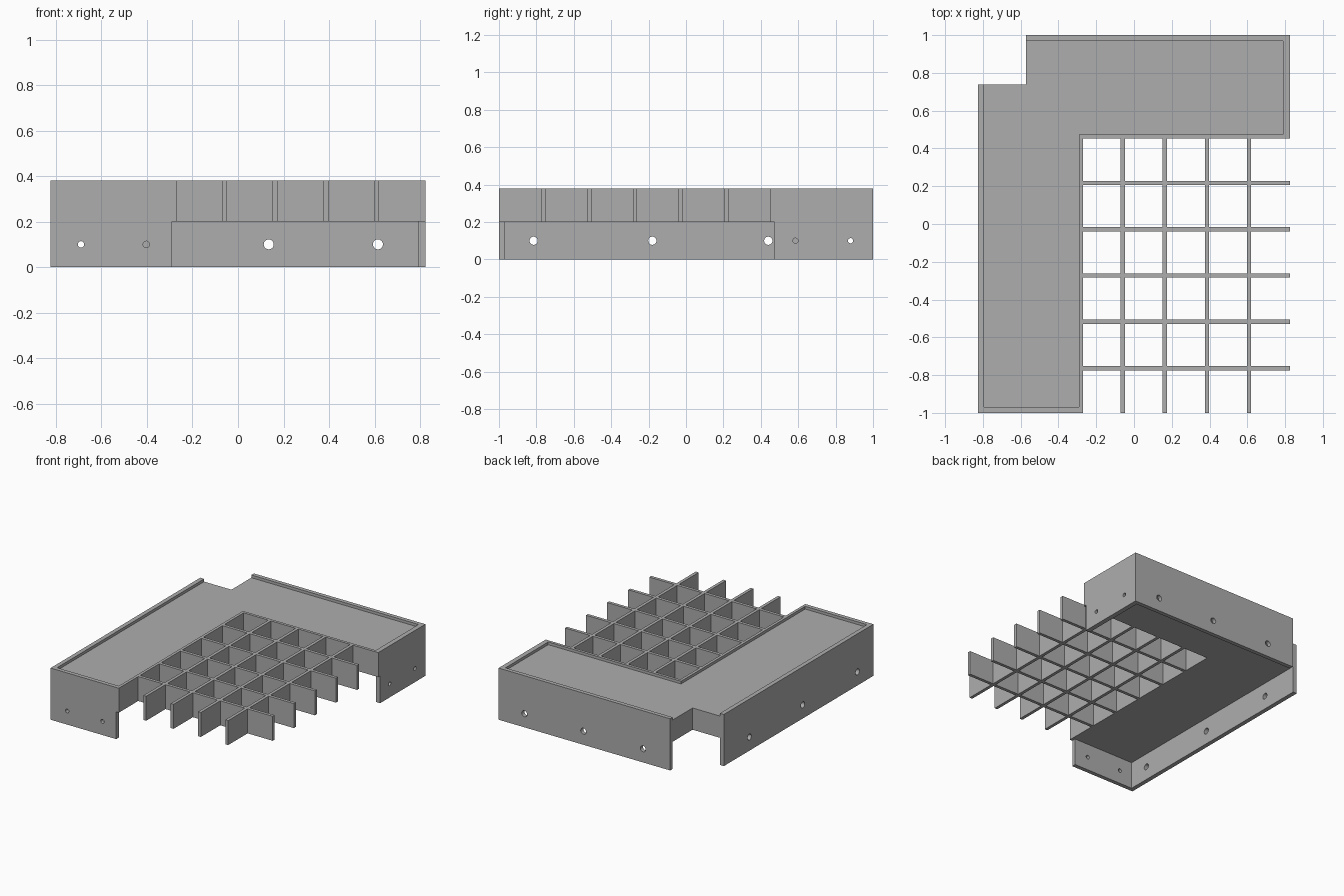
import bpy
import bmesh
from mathutils import Matrix, Vector

cube = bpy.data.objects.get("Cube")
if cube:
    bpy.data.objects.remove(cube, do_unlink=True)

TOP, SHELF, FLOOR = 0.38, 0.20, 0.36      # rim top, deck underside, deck surface
HOLE_Z = 0.10

grey = bpy.data.materials.new("plain_grey")
grey.use_nodes = True
grey.diffuse_color = (0.42, 0.42, 0.42, 1)
grey.node_tree.nodes["Principled BSDF"].inputs["Base Color"].default_value = (0.42, 0.42, 0.42, 1)


def finish(name, bm):
    bmesh.ops.recalc_face_normals(bm, faces=bm.faces)
    mesh = bpy.data.meshes.new(name)
    bm.to_mesh(mesh)
    bm.free()
    mesh.materials.append(grey)
    obj = bpy.data.objects.new(name, mesh)
    bpy.context.collection.objects.link(obj)
    return obj


def add_prism(bm, outline, z0, z1):
    face = bm.faces.new([bm.verts.new((x, y, z0)) for x, y in outline])
    new = bmesh.ops.extrude_face_region(bm, geom=[face])["geom"]
    verts = [v for v in new if isinstance(v, bmesh.types.BMVert)]
    bmesh.ops.translate(bm, verts=verts, vec=(0, 0, z1 - z0))


def add_box(bm, x0, x1, y0, y1, z0, z1):
    add_prism(bm, [(x0, y0), (x1, y0), (x1, y1), (x0, y1)], z0, z1)


def add_drill(bm, x, y, radius, axis):
    turn = Vector((0, 0, 1)).rotation_difference(Vector(axis)).to_matrix().to_4x4()
    bmesh.ops.create_cone(bm, cap_ends=True, segments=24, radius1=radius, radius2=radius,
                          depth=0.2, matrix=Matrix.Translation((x, y, HOLE_Z)) @ turn)


def cut(target, bm):
    cutter = finish("cutter", bm)
    cutter.hide_render = True
    mod = target.modifiers.new("cut", "BOOLEAN")
    mod.operation = "DIFFERENCE"
    mod.solver = "EXACT"
    mod.object = cutter
    bpy.context.view_layer.objects.active = target
    bpy.ops.object.modifier_apply(modifier=mod.name)
    bpy.data.objects.remove(cutter, do_unlink=True)


# L-shaped frame with a notched outer corner
bm = bmesh.new()
add_prism(bm, [(-0.825, -1), (-0.27, -1), (-0.27, 0.452), (0.825, 0.452),
               (0.825, 1), (-0.571, 1), (-0.571, 0.739), (-0.825, 0.739)], 0, TOP)
frame = finish("corner_frame", bm)

# Shallow tray on top, open at the notch
outer_side = [(0.79, 0.473), (0.79, 0.97), (-0.65, 0.97), (-0.65, 0.85),
              (-0.793, 0.85), (-0.793, -0.97), (-0.291, -0.97)]
bm = bmesh.new()
add_prism(bm, outer_side + [(-0.291, 0.473)], FLOOR, 0.5)
cut(frame, bm)

# Hollow underside, open toward the grid
bm = bmesh.new()
add_prism(bm, outer_side + [(-0.291, -1.1), (-0.2, -1.1), (-0.2, 0.4),
                            (0.9, 0.4), (0.9, 0.473)], -0.1, SHELF)
cut(frame, bm)

# Fixing holes through the skirts
bm = bmesh.new()
for x in (-0.35, 0.135, 0.615):
    add_drill(bm, x, 1, 0.022, (0, 1, 0))
for y in (-0.815, -0.18, 0.44):
    add_drill(bm, -0.825, y, 0.022, (1, 0, 0))
for x in (-0.69, -0.403):
    add_drill(bm, x, -1, 0.014, (0, 1, 0))
for y in (0.585, 0.88):
    add_drill(bm, 0.825, y, 0.014, (1, 0, 0))
cut(frame, bm)

# Slatted grid: a slab with every cell cut out, leaving open slat ends
bm = bmesh.new()
add_box(bm, -0.27, 0.825, -1, 0.452, SHELF, TOP)
grid = finish("slat_grid", bm)

half = 0.0115
slat_x = [-0.059 + 0.2227 * i for i in range(4)]
slat_y = [-0.763 + 0.245 * i for i in range(5)]
xs = [-0.3] + slat_x + [0.9]
ys = [-1.1] + slat_y + [0.5]
bm = bmesh.new()
for x0, x1 in zip(xs, xs[1:]):
    for y0, y1 in zip(ys, ys[1:]):
        add_box(bm, x0 + half, x1 - half, y0 + half, y1 - half, 0.1, 0.5)
cut(grid, bm)
